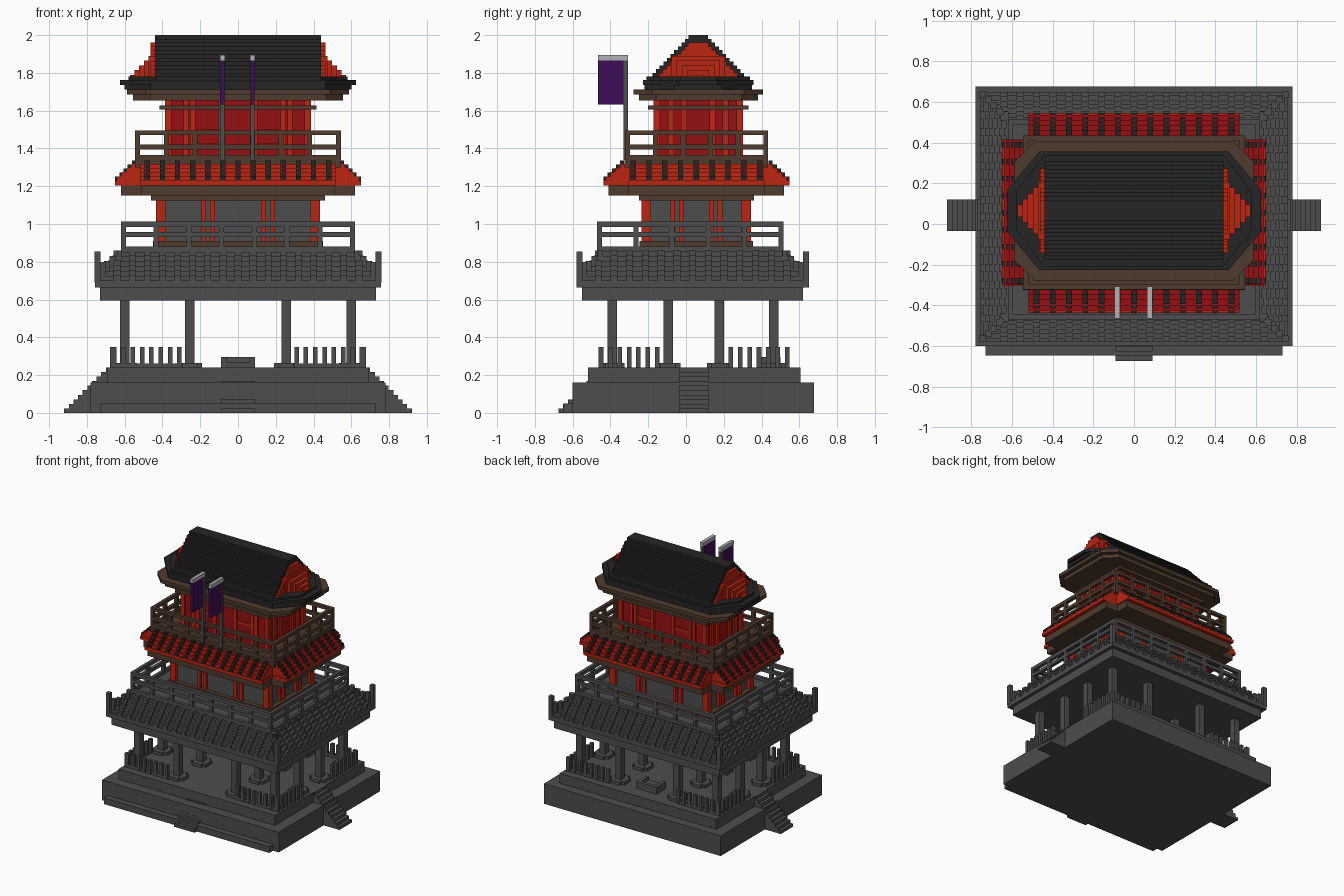
import bpy, bmesh
from mathutils import Matrix

cube = bpy.data.objects.get("Cube")
if cube:
    bpy.data.objects.remove(cube, do_unlink=True)


def material(name, rgb):
    m = bpy.data.materials.new(name)
    m.use_nodes = True
    m.diffuse_color = (*rgb, 1)
    m.node_tree.nodes["Principled BSDF"].inputs["Base Color"].default_value = (*rgb, 1)
    return m


STONE = material("dark grey stone", (0.075, 0.075, 0.075))
TILE = material("black tile", (0.018, 0.018, 0.018))
RED = material("bright red", (0.50, 0.018, 0.006))
DARK_RED = material("dark red", (0.30, 0.005, 0.006))
BROWN = material("brown wood", (0.080, 0.043, 0.026))
PURPLE = material("purple cloth", (0.048, 0.004, 0.095))
PALE = material("pale grey", (0.45, 0.45, 0.45))


def finish(name, bm, mats):
    me = bpy.data.meshes.new(name)
    bm.to_mesh(me)
    bm.free()
    for m in mats:
        me.materials.append(m)
    ob = bpy.data.objects.new(name, me)
    bpy.context.collection.objects.link(ob)
    return ob


def part(name, mat, boxes):
    """One object from boxes given as (x0, x1, y0, y1, z0, z1)."""
    bm = bmesh.new()
    for x0, x1, y0, y1, z0, z1 in boxes:
        m = Matrix.Translation(((x0 + x1) / 2, (y0 + y1) / 2, (z0 + z1) / 2))
        bmesh.ops.create_cube(bm, size=1, matrix=m @ Matrix.Diagonal((x1 - x0, y1 - y0, z1 - z0, 1)))
    return finish(name, bm, [mat])


def slab(hx, hy, cy, z0, z1):
    return (-hx, hx, cy - hy, cy + hy, z0, z1)


def octagon_slabs(name, mat, layers, cy):
    """Stacked chamfered slabs given as (hx, hy, cut x, cut y, z0, z1)."""
    bm = bmesh.new()
    for hx, hy, a, b, z0, z1 in layers:
        pts = [(hx, hy - b), (hx - a, hy), (a - hx, hy), (-hx, hy - b),
               (-hx, b - hy), (a - hx, -hy), (hx - a, -hy), (hx, b - hy)]
        f = bm.faces.new([bm.verts.new((x, y + cy, z0)) for x, y in pts])
        ext = bmesh.ops.extrude_face_region(bm, geom=[f], use_keep_orig=True)["geom"]
        bmesh.ops.translate(bm, vec=(0, 0, z1 - z0), verts=[v for v in ext if isinstance(v, bmesh.types.BMVert)])
    bmesh.ops.recalc_face_normals(bm, faces=bm.faces)
    return finish(name, bm, [mat])


def railing(name, mat, hx, y0, y1, rails, nx, ny, t=0.026):
    """Four-sided railing: rails are (z0, z1) bands, with posts between."""
    b = []
    for z0, z1 in rails:
        b += [(-hx, hx, y0, y0 + t, z0, z1), (-hx, hx, y1 - t, y1, z0, z1)]
        b += [(-hx, t - hx, y0 + t, y1 - t, z0, z1), (hx - t, hx, y0 + t, y1 - t, z0, z1)]
    zb, zt = rails[0][0], rails[-1][1] - 0.002
    for i in range(nx + 1):
        x = -hx + (2 * hx - t) * i / nx
        b += [(x, x + t, y, y + t, zb, zt) for y in (y0, y1 - t)]
    for i in range(1, ny):
        y = y0 + (y1 - y0 - t) * i / ny
        b += [(x, x + t, y, y + t, zb, zt) for x in (-hx, hx - t)]
    return part(name, mat, b)


def spread(half, n):
    return [-half + 2 * half * i / (n - 1) for i in range(n)]


def roof_ribs(hx, hy, cy, z0, z1, inset, n, xs, ys, w):
    """Stepped ribs running up all four slopes."""
    b, dz = [], (z1 - z0) / n
    for k in range(n):
        d, za, zb = inset * k / n, z0 + k * dz, z0 + (k + 1) * dz
        for x in xs:
            b.append((x - w, x + w, cy - hy + d, cy - hy + inset, za, zb))
            b.append((x - w, x + w, cy + hy - inset, cy + hy - d, za, zb))
        for y in ys:
            b.append((-hx + d, -hx + inset, cy + y - w, cy + y + w, za, zb))
            b.append((hx - inset, hx - d, cy + y - w, cy + y + w, za, zb))
    return b


# --- Stone platform and stairs ---
part("platform", STONE, [(-.78, .78, -.6, .677, 0, .16), (-.69, .69, -.52, .605, .16, .24),
                         (-.73, .73, -.648, -.6, 0, .05)])
stairs = []
for i in range(10):
    d, z = .0245 * i, .024 * (i + 1)
    stairs += [(.69 - .01, .92 - d, -.035, .12, z - .024, z), (-.92 + d, -.68, -.035, .12, z - .024, z),
               (-.09, .09, -.675 + d, -.45, z - .024, z)]
part("stairs", STONE, stairs)
part("altar", STONE, [(-.09, .09, .38, .50, .24, .27), (-.09, .09, .47, .50, .27, .295),
                      (-.09, -.06, .38, .47, .27, .295), (.06, .09, .38, .47, .27, .295)])

# --- Columns with stepped feet ---
cols, feet = [], []
for x in (-.6, -.255, .255, .6):
    for y in (-.39, -.095, .175, .465):
        cols.append((x - .025, x + .025, y - .025, y + .025, .24, .61))
        feet += [(x - .065, x + .065, y - .04, y + .04, .24, .265), (x - .04, x + .04, y - .065, y + .065, .24, .265)]
part("columns", STONE, cols)
part("column_feet", STONE, feet)

# --- Corner picket fences ---
pickets = []
for s in (-1, 1):
    for i in range(8):
        x = s * (.31 + .0495 * i)
        pickets += [(x - .012, x + .012, y - .012, y + .012, .24, .35) for y in (-.45, .535)]
    for i in range(7):
        for y in (-.45 + .0495 * i, .535 - .0495 * i):
            pickets.append((s * .665 - .012, s * .665 + .012, y - .012, y + .012, .24, .35))
    for y in (-.45, .535):
        pickets.append((s * .49 - .185, s * .49 + .185, y - .008, y + .008, .24, .262))
part("picket_fences", STONE, pickets)

# --- Lower stone roof ---
CY = .035
part("lower_roof", STONE, [slab(.73, .585, CY, .595, .665), slab(.757, .615, CY, .665, .70)] +
     [slab(.74 - .022 * k, .598 - .022 * k, CY, .70 + .026 * k, .726 + .026 * k) for k in range(6)])
part("lower_roof_ribs", STONE, roof_ribs(.757, .615, CY, .70, .86, .14, 6, spread(.64, 17), spread(.5, 13), .018))
hips = []
for sx in (-1, 1):
    for sy in (-1, 1):
        for d, z in ((0, .855), (.025, .80), (.05, .805), (.08, .83), (.11, .86)):
            x, y = sx * (.743 - d), CY + sy * (.60 - d)
            hips.append((x - .016, x + .016, y - .016, y + .016, .69, z))
part("lower_roof_corners", STONE, hips)
railing("stone_railing", STONE, .62, -.47, .515, [(.85, .88), (.93, .957), (.985, 1.013)], 7, 5)

# --- First storey ---
BY = .055
part("first_storey_walls", STONE, [slab(.41, .265, BY, .85, 1.16)])
posts = []
for sx in (-1, 1):
    for sy in (-1, 1):
        x, y = sx * .41, BY + sy * .265
        posts.append((x - .025, x + .025, y - .025, y + .025, .85, 1.15))
        for px in (.135, .185):
            posts.append((sx * px - .012, sx * px + .012, y - .02, y + .02, .85, 1.15))
        for py in (.08, .125):
            posts.append((x - .02, x + .02, BY + sy * py - .012, BY + sy * py + .012, .85, 1.15))
part("first_storey_posts", RED, posts)
part("first_storey_beams", BROWN, [slab(.45, .30, BY, .88, .91), slab(.46, .305, BY, 1.125, 1.155)])

# --- Middle roof, notched at the corners ---
part("middle_eaves", BROWN, [slab(.62, .36, BY, 1.15, 1.205), slab(.51, .465, BY, 1.15, 1.205)])
part("middle_roof_edge", RED, [slab(.65, .36, BY, 1.205, 1.23), slab(.52, .492, BY, 1.205, 1.23)])
steps = []
for k in range(4):
    d, z = .012 + .025 * k, 1.23 + .022 * k
    steps += [slab(.65 - d, .355, BY, z, z + .022), slab(.515, .492 - d, BY, z, z + .022)]
roof = part("middle_roof_slopes", RED, steps)
roof.data.materials.append(DARK_RED)
for p in roof.data.polygons:  # treads are darker than risers
    p.material_index = 1 if p.normal.z > .5 else 0
part("middle_roof_ribs", TILE, roof_ribs(.65, .492, BY, 1.23, 1.335, .11, 5, spread(.48, 13), spread(.335, 9), .014))

# --- Wooden balcony ---
part("balcony_floor", BROWN, [slab(.545, .38, BY, 1.30, 1.34)])
railing("balcony_railing", BROWN, .545, -.322, .435, [(1.335, 1.365), (1.395, 1.42), (1.47, 1.495)], 7, 5)

# --- Upper storey ---
UY = .065
part("upper_walls", DARK_RED, [slab(.37, .22, UY, 1.34, 1.66)])
posts, frames = [], []
for sx in (-1, 1):
    for sy in (-1, 1):
        x, y = sx * .37, UY + sy * .22
        posts.append((x - .017, x + .017, y - .017, y + .017, 1.34, 1.66))
        for px in (.09, .24, .275):
            posts.append((sx * px - .014, sx * px + .014, y - .015, y + .015, 1.34, 1.66))
        for py in (.075, .145):
            posts.append((x - .015, x + .015, UY + sy * py - .016, UY + sy * py + .016, 1.34, 1.66))
        for z in (1.405, 1.48):
            frames.append((sx * .165 - .06, sx * .165 + .06, y - .008, y + .008, z, z + .02))
part("upper_posts", RED, posts)
part("window_frames", RED, frames)
part("upper_beam", BROWN, [slab(.415, .265, UY, 1.605, 1.627)])

# --- Top roof ---
octagon_slabs("top_eaves", BROWN, [(.555, .315, .09, .09, 1.655, 1.685), (.587, .343, .1, .1, 1.685, 1.712)], UY)
octagon_slabs("top_roof_skirt", TILE, [(.60, .285, .14, .16, 1.712, 1.737), (.625, .292, .16, .19, 1.737, 1.762),
                                       (.58, .275, .14, .18, 1.762, 1.78)], UY)
tiles, gable = [], []
for k in range(12):
    h, z = .262 - .0192 * k, 1.76 + .02 * k
    tiles.append(slab(.44, h, UY, z, z + .02))
    if k < 10:
        gable.append(slab(.463, h - .035, UY, z, z + .02))
for m in range(5):
    gable.append(slab(.573 - .025 * m, .03 + .028 * m, UY, 1.76, 1.79 + .025 * m))
part("top_roof", TILE, tiles)
part("gable_ends", RED, gable)

# --- Hanging banners on poles ---
poles, cloth, bars = [], [], []
for x in (-.083, .077):
    poles.append((x - .011, x + .011, -.33, -.308, 1.34, 1.867))
    cloth.append((x - .011, x + .011, -.465, -.331, 1.632, 1.866))
    bars.append((x - .013, x + .013, -.465, -.307, 1.866, 1.895))
part("banner_poles", STONE, poles)
part("banner_cloth", PURPLE, cloth)
part("banner_bars", PALE, bars)
